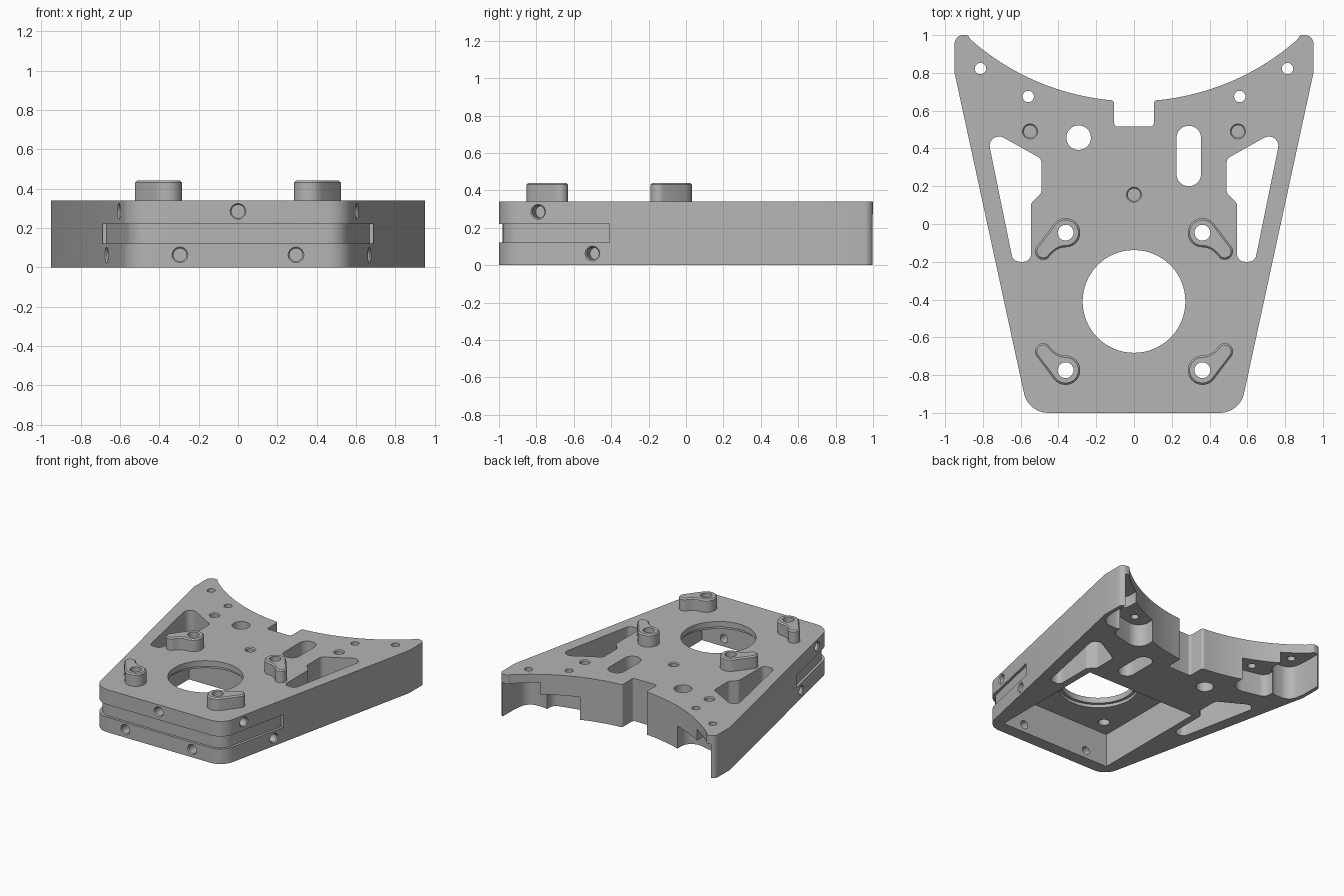
import bpy, bmesh, math
from mathutils import Vector

cube = bpy.data.objects.get("Cube")
if cube:
    bpy.data.objects.remove(cube, do_unlink=True)

H, FLOOR = 0.34, 0.27          # plate height, underside pocket ceiling
MID_Y = -0.41                  # centre of the mounting pattern
metal = bpy.data.materials.new("grey_metal")
metal.use_nodes = True
GREY = (0.46, 0.46, 0.46, 1)
metal.diffuse_color = GREY
metal.node_tree.nodes["Principled BSDF"].inputs["Base Color"].default_value = GREY


def rounded(points, steps=8):
    """Closed outline from (x, y, optional radius) corners."""
    out = []
    for i, c in enumerate(points):
        p = Vector(c[:2])
        r = c[2] if len(c) > 2 else 0
        if not r:
            out.append(p)
            continue
        u = (Vector(points[i - 1][:2]) - p).normalized()
        v = (Vector(points[(i + 1) % len(points)][:2]) - p).normalized()
        half = u.angle(v) / 2
        centre = p + (u + v).normalized() * r / math.sin(half)
        t = r / math.tan(half)
        a, b = p + u * t - centre, p + v * t - centre
        turn = math.atan2(a.x * b.y - a.y * b.x, a.dot(b))
        start = math.atan2(a.y, a.x)
        for k in range(steps + 1):
            w = start + turn * k / steps
            out.append(centre + r * Vector((math.cos(w), math.sin(w))))
    return out


def loft(name, layers):
    """Solid through stacked outlines, given as (z, outline)."""
    bm = bmesh.new()
    rings = [[bm.verts.new((p[0], p[1], z)) for p in line] for z, line in layers]
    n = len(rings[0])
    bm.faces.new(rings[0][::-1])
    bm.faces.new(rings[-1])
    for lo, hi in zip(rings, rings[1:]):
        for i in range(n):
            j = (i + 1) % n
            bm.faces.new((lo[i], lo[j], hi[j], hi[i]))
    bmesh.ops.recalc_face_normals(bm, faces=bm.faces)
    mesh = bpy.data.meshes.new(name)
    bm.to_mesh(mesh)
    bm.free()
    mesh.materials.append(metal)
    ob = bpy.data.objects.new(name, mesh)
    bpy.context.collection.objects.link(ob)
    return ob


def prism(name, outline, z0, z1):
    return loft(name, [(z0, outline), (z1, outline)])


def circle(x, y, r, n=32):
    return [(x + r * math.cos(2 * math.pi * k / n),
             y + r * math.sin(2 * math.pi * k / n)) for k in range(n)]


def flip(points, s):
    return [(p[0] * s, *p[1:]) for p in points]


def combine(target, other, operation="DIFFERENCE"):
    other.hide_render = True
    mod = target.modifiers.new("combine", "BOOLEAN")
    mod.operation, mod.object, mod.solver = operation, other, "EXACT"
    bpy.context.view_layer.objects.active = target
    bpy.ops.object.modifier_apply(modifier=mod.name)
    bpy.data.objects.remove(other, do_unlink=True)


def blind_hole(target, position, inward, r=0.033, depth=0.1):
    """Hole with a small entry chamfer, drilled along the inward direction."""
    layers = [(-0.02, circle(0, 0, r + 0.007)), (0, circle(0, 0, r + 0.007)),
              (0.008, circle(0, 0, r)), (depth, circle(0, 0, r))]
    tool = loft("hole_cutter", layers)
    turn = Vector(inward).to_track_quat("Z", "Y").to_matrix().to_4x4()
    turn.translation = position
    tool.data.transform(turn)
    combine(target, tool)


def side_x(y):
    return 0.56 + (y + 1) * 0.2167


# Main plate: tapered body, two ears, concave back edge and a square notch
def back_arc(x):
    return 1.957 - math.sqrt(1.7096 - x * x)


right_half = [(0.56, -1, 0.13), (0.95, 0.80), (0.95, 1.0, 0.045), (0.88, 1.0, 0.02)]
right_half += [(0.865 - 0.03 * k, back_arc(0.865 - 0.03 * k)) for k in range(25)]
right_half += [(0.105, 0.655, 0.02), (0.105, 0.515, 0.02)]
outline = rounded(right_half + flip(right_half, -1)[::-1])
plate = prism("mounting_plate", outline, 0, H)

# Square underside pocket and large round opening
pocket = [(0.49, -0.9), (0.49, 0.08), (-0.49, 0.08), (-0.49, -0.9)]
combine(plate, prism("pocket_cutter", pocket, -0.1, FLOOR))
combine(plate, prism("bore_cutter", circle(0, MID_Y, 0.272, 64), -0.1, 1))
combine(plate, prism("bore_step_cutter", circle(0, MID_Y, 0.295, 64), -0.1, FLOOR + 0.025))

# Shallow groove around the front edge
groove = [(1.2, MID_Y), (1.2, -1.2), (-1.2, -1.2), (-1.2, MID_Y),
          (-side_x(MID_Y) + 0.02, MID_Y), (-0.543, -0.98, 0.11),
          (0.543, -0.98, 0.11), (side_x(MID_Y) - 0.02, MID_Y)]
combine(plate, prism("groove_cutter", rounded(groove), 0.12, 0.22))

# Round window and long window
combine(plate, prism("window_cutter", circle(-0.293, 0.457, 0.065), -0.1, 1))
long_window = [(0.225, 0.2, 0.064), (0.355, 0.2, 0.064), (0.355, 0.52, 0.064), (0.225, 0.52, 0.064)]
combine(plate, prism("long_window_cutter", rounded(long_window), -0.1, 1))

side_window = [(0.545, -0.2, 0.042), (0.64, -0.2, 0.042), (0.785, 0.51, 0.05),
               (0.49, 0.345, 0.04), (0.49, 0.165, 0.04), (0.545, 0.11, 0.03)]
inner_recess = [(0.43, 1.2), (0.43, 0.56, 0.09), (0.73, 0.63, 0.06), (0.73, 1.2)]
outer_recess = [(0.69, 1.2), (0.69, 0.70, 0.08), (0.90, 0.70, 0.09), (0.92, 0.85), (0.92, 1.2)]

for s in (1, -1):
    # Side windows and stepped recesses under the ears
    combine(plate, prism("side_window_cutter", rounded(flip(side_window, s)), -0.1, 1))
    combine(plate, prism("inner_recess_cutter", rounded(flip(inner_recess, s)), -0.1, 0.18))
    combine(plate, prism("outer_recess_cutter", rounded(flip(outer_recess, s)), -0.1, FLOOR))
    # Ear holes
    for x, y in ((0.813, 0.823), (0.56, 0.675)):
        combine(plate, prism("ear_hole_cutter", circle(s * x, y, 0.03), -0.1, 1))
    # Screw holes in the top, side and front
    blind_hole(plate, (s * 0.55, 0.49, H), (0, 0, -1))
    for y, z in ((-0.79, 0.285), (-0.5, 0.062)):
        blind_hole(plate, (s * side_x(y), y, z), (-s, 0.2167, 0), depth=0.09)
    blind_hole(plate, (s * 0.295, -1, 0.063), (0, 1, 0), depth=0.2)
blind_hole(plate, (0, -1, 0.284), (0, 1, 0), depth=0.09)
blind_hole(plate, (0, 0.155, H), (0, 0, -1), depth=0.15)


# Curved locating bosses with a round end, a narrow tail and a chamfered top
def boss_outline(inset):
    big, small = 0.078 - inset, 0.044 - inset
    c, d = Vector((0.362, -0.046)), Vector((0.48, -0.145))

    def arc(centre, r, a0, a1):
        return [centre + r * Vector((math.cos(w), math.sin(w)))
                for w in (math.radians(a0 + (a1 - a0) * k / 14) for k in range(15))]
    head = arc(c, big, 35, 275)
    tail = arc(d, small, -125, 30)
    bend = Vector((0.415, -0.125 + inset))
    a, b = head[-1], tail[0]
    curve = [a * (1 - t) ** 2 + bend * 2 * t * (1 - t) + b * t * t
             for t in (k / 6 for k in range(1, 6))]
    return head + curve + tail


for sx in (1, -1):
    for sy in (1, -1):
        def place(inset):
            return [(sx * p.x, MID_Y + sy * (p.y - MID_Y)) for p in boss_outline(inset)]
        boss = loft("locating_boss", [(H - 0.03, place(0)), (0.43, place(0)), (0.44, place(0.01))])
        combine(plate, boss, "UNION")
        combine(plate, prism("boss_hole_cutter", circle(sx * 0.362, MID_Y + sy * 0.364, 0.042), -0.1, 1))

# Smooth curved walls while keeping machined edges sharp
bpy.ops.object.select_all(action="DESELECT")
plate.select_set(True)
bpy.context.view_layer.objects.active = plate
bpy.ops.object.shade_smooth_by_angle(angle=math.radians(30))
